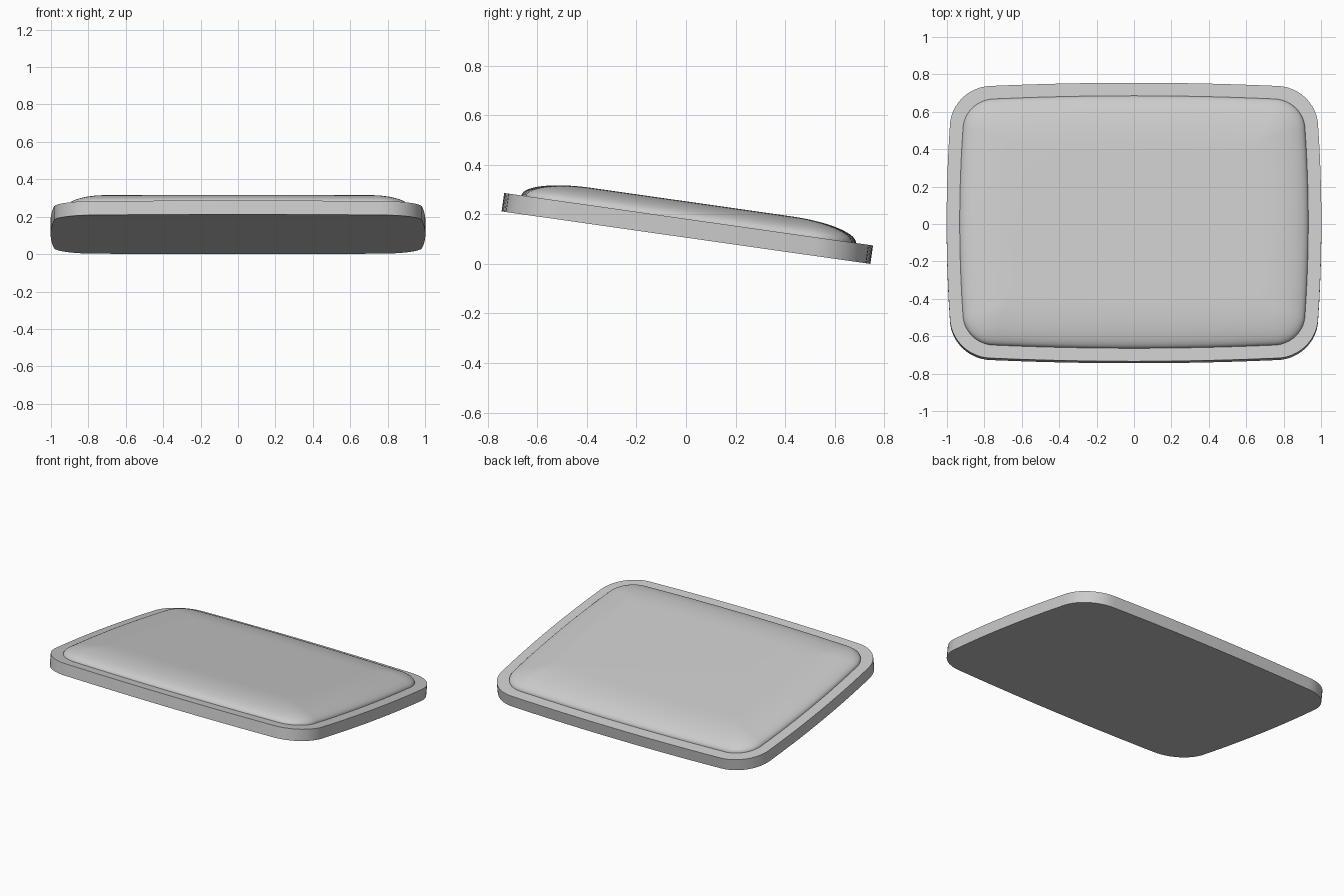
import bpy, bmesh, math
from mathutils import Vector

cube = bpy.data.objects.get("Cube")
if cube:
    bpy.data.objects.remove(cube, do_unlink=True)

HALF_X, HALF_Y = 0.985, 0.735
CORNER, BULGE = 0.225, 0.017
THICK, DOME, RIM, ROLL = 0.075, 0.07, 0.07, 0.27
TILT = math.radians(-8.1)
CORNER_STEPS, SIDE_STEPS = 12, 12

grey = bpy.data.materials.new("light_grey")
grey.use_nodes = True
COLOUR = (0.6, 0.6, 0.6, 1)
grey.diffuse_color = COLOUR
grey.node_tree.nodes["Principled BSDF"].inputs["Base Color"].default_value = COLOUR


def outline(inset):
    """Rounded rectangle with gently bowed sides, shrunk by inset."""
    hx, hy = HALF_X - inset, HALF_Y - inset
    r = max(CORNER - inset * 0.8, 0.03)
    corners = []
    for k, (sx, sy) in enumerate(((1, 1), (-1, 1), (-1, -1), (1, -1))):
        centre = Vector((sx * (hx - r), sy * (hy - r)))
        angles = [(k + i / CORNER_STEPS) * math.pi / 2 for i in range(CORNER_STEPS + 1)]
        corners.append([centre + r * Vector((math.cos(a), math.sin(a))) for a in angles])
    points = []
    for k, arc in enumerate(corners):
        points += arc
        a, b = arc[-1], corners[(k + 1) % 4][0]
        out = Vector((b.y - a.y, a.x - b.x)).normalized()
        for i in range(1, SIDE_STEPS):
            t = i / SIDE_STEPS
            points.append(a.lerp(b, t) + out * BULGE * 4 * t * (1 - t))
    return points


def loft(name, levels):
    """Skin a stack of (inset, height) outlines and cap both ends."""
    bm = bmesh.new()
    rings = [[bm.verts.new((p.x, p.y, z)) for p in outline(inset)] for inset, z in levels]
    for low, high in zip(rings, rings[1:]):
        for i in range(len(low)):
            j = (i + 1) % len(low)
            bm.faces.new((low[i], low[j], high[j], high[i]))
    bm.faces.new(rings[0][::-1])
    bm.faces.new(rings[-1])
    mesh = bpy.data.meshes.new(name)
    bm.to_mesh(mesh)
    bm.free()
    mesh.materials.append(grey)
    obj = bpy.data.objects.new(name, mesh)
    bpy.context.collection.objects.link(obj)
    # Lean the part so that the front edge is raised
    obj.rotation_euler.x = TILT
    obj.location.z = (HALF_Y + BULGE) * math.sin(-TILT)
    bpy.ops.object.select_all(action='DESELECT')
    obj.select_set(True)
    bpy.context.view_layer.objects.active = obj
    bpy.ops.object.shade_smooth_by_angle(angle=math.radians(35))
    return obj


# Flat base slab
loft("base_slab", [(0, 0), (0, THICK)])

# Padded top with a quarter-ellipse shoulder
shoulder = [i / 14 * math.pi / 2 for i in range(15)]
loft("padded_top", [(RIM + ROLL * (1 - math.cos(a)), THICK + DOME * math.sin(a))
                    for a in shoulder])
